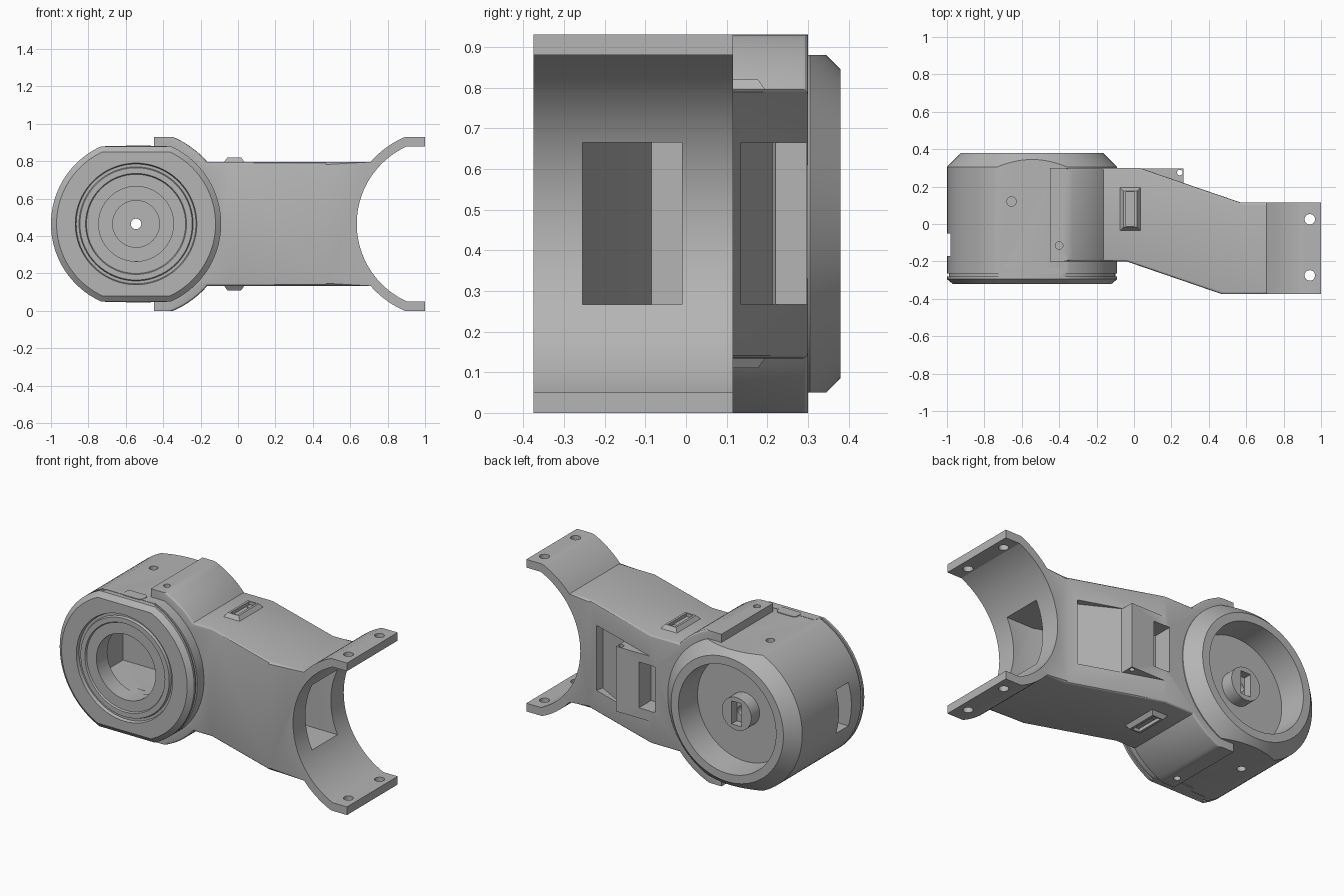
import bpy, bmesh, math
from mathutils import Matrix, Vector

if "Cube" in bpy.data.objects:
    bpy.data.objects.remove(bpy.data.objects["Cube"])

MID = 0.465          # height of the joint axis
DRUM_X = -0.545      # drum axis
CRADLE_X = 1.09      # axis of the neighbouring joint
R = 0.455            # joint radius
FLAT = 0.415         # half height between the joint flats

grey = bpy.data.materials.new("light grey")
grey.use_nodes = True
COLOUR = (0.46, 0.46, 0.46, 1)
grey.diffuse_color = COLOUR
grey.node_tree.nodes["Principled BSDF"].inputs["Base Color"].default_value = COLOUR


def make(name, bm):
    bmesh.ops.recalc_face_normals(bm, faces=bm.faces)
    mesh = bpy.data.meshes.new(name)
    bm.to_mesh(mesh)
    bm.free()
    mesh.materials.append(grey)
    obj = bpy.data.objects.new(name, mesh)
    bpy.context.collection.objects.link(obj)
    return obj


def prism(name, points, axis, lo, hi):
    """Extrude a flat outline along x, y or z."""
    place = {"x": lambda a, b, t: (t, a, b), "y": lambda a, b, t: (a, t, b),
             "z": lambda a, b, t: (a, b, t)}[axis]
    bm = bmesh.new()
    face = bm.faces.new([bm.verts.new(place(a, b, lo)) for a, b in points])
    out = bmesh.ops.extrude_face_region(bm, geom=[face])
    shift = Vector(place(0, 0, hi - lo))
    bmesh.ops.translate(bm, vec=shift, verts=[v for v in out["geom"] if isinstance(v, bmesh.types.BMVert)])
    return make(name, bm)


def box(x0, x1, y0, y1, z0, z1, name="cutter"):
    return prism(name, [(x0, y0), (x1, y0), (x1, y1), (x0, y1)], "z", z0, z1)


def arc(cx, radius, start, end, steps=32):
    return [(cx + radius * math.cos(math.radians(start + (end - start) * i / steps)),
             MID + radius * math.sin(math.radians(start + (end - start) * i / steps)))
            for i in range(steps + 1)]


def rod(a, b, radius, axis, lo, hi, segs=32):
    ring = [(a + radius * math.cos(2 * math.pi * i / segs),
             b + radius * math.sin(2 * math.pi * i / segs)) for i in range(segs)]
    return prism("cutter", ring, axis, lo, hi)


def combine(obj, others, operation="DIFFERENCE"):
    for other in others:
        mod = obj.modifiers.new("cut", "BOOLEAN")
        mod.object, mod.operation, mod.solver = other, operation, "EXACT"
        bpy.context.view_layer.update()
        result = bpy.data.meshes.new_from_object(obj.evaluated_get(bpy.context.evaluated_depsgraph_get()))
        obj.modifiers.clear()
        obj.data = result
        bpy.data.objects.remove(other)


def smooth(obj, angle=25):
    bpy.ops.object.select_all(action="DESELECT")
    obj.select_set(True)
    bpy.context.view_layer.objects.active = obj
    bpy.ops.object.shade_smooth_by_angle(angle=math.radians(angle))


# Joint drum: turned profile (radius, y) with front bezel, back dish and hub
profile = [(0, -.305), (.265, -.305), (.27, -.315), (.30, -.315), (.305, -.3), (.32, -.3),
           (.325, -.32), (.425, -.32), (R, -.295), (R, -.28), (.445, -.28), (.445, -.265),
           (R, -.265), (R, .305), (.38, .38), (.33, .38), (.32, .21), (.1, .21), (.1, .29), (0, .29)]
bm = bmesh.new()
verts = [bm.verts.new((DRUM_X + r, y, MID)) for r, y in profile]
edges = [bm.edges.new(pair) for pair in zip(verts, verts[1:])]
bmesh.ops.spin(bm, geom=verts + edges, cent=(DRUM_X, 0, MID), axis=(0, 1, 0),
               angle=2 * math.pi, steps=96, use_merge=True)
bmesh.ops.remove_doubles(bm, verts=bm.verts, dist=1e-4)
drum = make("joint_drum", bm)

# Flats above and below, with a chamfered front lip
lip = FLAT - 0.03
clip = prism("cutter", [(-.4, MID - lip), (-.32, MID - lip), (-.295, MID - FLAT), (.5, MID - FLAT),
                        (.5, MID + FLAT), (-.295, MID + FLAT), (-.32, MID + lip), (-.4, MID + lip)],
             "x", -1.2, 0.2)
combine(drum, [clip], "INTERSECT")

# Front bore, motor cavity, shaft hole, hub slot, side slot and screw holes
combine(drum, [
    rod(DRUM_X, MID, .2, "y", -.5, -.15, 64),
    box(-.855, -.235, -.2, .11, .267, .665),
    rod(DRUM_X, MID, .125, "y", .05, .12, 48),
    rod(DRUM_X, MID, .028, "y", 0, .5),
    box(DRUM_X - .033, DRUM_X + .033, .24, .5, MID - .07, MID + .07),
    box(-1.1, -.8, -.17, -.05, MID - .133, MID + .133),
    rod(-.655, .12, .025, "z", .84, 1), rod(-.655, .12, .025, "z", -.1, .09),
])
smooth(drum)

# Arm: side outline with a clamp at the drum and an open cradle at the far end
clamp = arc(DRUM_X, .505, 67, 41, 10)
outer = arc(CRADLE_X, .505, 139, 113, 10)
upper = [(-.45, MID + .465)] + clamp + outer + [(1, MID + .465), (1, MID + FLAT)]
lower = [(x, 2 * MID - z) for x, z in reversed(upper)]
tip = math.degrees(math.asin(FLAT / R))
drum_gap = arc(DRUM_X, R - .004, -tip, tip, 48)
outline = (upper + arc(CRADLE_X, R, 180 - tip, 180 + tip, 48) + lower
           + [(-.45, MID - FLAT + .004)] + drum_gap + [(-.45, MID + FLAT - .004)])
arm = prism("arm", outline, "y", -.6, .6)

# Plan outline: the arm steps sideways between the two joints
plan = prism("cutter", [(-.6, -.2), (-.04, -.2), (.47, -.375), (1.2, -.375),
                        (1.2, .115), (.57, .115), (.03, .3), (-.6, .3)], "z", -.2, 1.2)
combine(arm, [plan], "INTERSECT")

# Soften the long outer edges of the arm
bm = bmesh.new()
bm.from_mesh(arm.data)
bmesh.ops.remove_doubles(bm, verts=bm.verts, dist=1e-4)
bm.normal_update()


def is_outer(v):
    return (abs(v.co.z - MID) > .31 and -.44 < v.co.x < .71
            and math.hypot(v.co.x - DRUM_X, v.co.z - MID) > .48)


long_edges = [e for e in bm.edges if len(e.link_faces) == 2 and all(is_outer(v) for v in e.verts)
              and e.calc_face_angle(0) > 1.2]
bmesh.ops.bevel(bm, geom=long_edges, offset=.014, segments=3, profile=.5,
                affect="EDGES", clamp_overlap=True)
bm.to_mesh(arm.data)
bm.free()

# Rear motor housing, cable channel, recess, pocket and screw holes
combine(arm, [box(-.02, .265, .12, .298, .267, .665, "housing")], "UNION")
channel = prism("cutter", [(.8, -.255), (.5, -.255), (.0, -.085), (.0, .15), (.48, -.01), (.8, -.01)],
                "z", .267, .665)
recess = prism("cutter", [(.266, .214), (.5, .09), (.53, .2), (.266, .32)], "z", .267, .665)
holes = [rod(.94, y, .028, "z", -.1, 1.1) for y in (.025, -.275)]
holes += [rod(-.4, -.115, .02, "z", *span) for span in ((.9, 1), (-.1, .03))]
holes += [rod(.245, .275, .015, "z", .2, .75)]
combine(arm, [channel, recess, box(.0, .11, .18, .4, .33, .61)] + holes)
smooth(arm)

# Cable latches above and below: tapered frame with a sunken slot and a pin
for side, label in ((1, "top"), (-1, "bottom")):
    bm = bmesh.new()
    bmesh.ops.create_cube(bm, size=1, matrix=Matrix.Translation((-.02, .08, MID + side * .3425))
                          @ Matrix.Diagonal((.11, .23, .025, 1)))
    for v in bm.verts:
        if (v.co.z - MID) * side > .3425:
            v.co.x += .018 if v.co.x < -.02 else -.018
            v.co.y += .018 if v.co.y < .08 else -.018
    latch = make(label + "_latch", bm)
    low, high = sorted((MID + side * .335, MID + side * .4))
    combine(latch, [box(-.043, .003, -.01, .17, low, high)])
    smooth(latch)
    a, b = sorted((MID + side * .33, MID + side * .342))
    pin = rod(-.02, .145, .018, "z", a, b, 20)
    pin.name = label + "_latch_pin"

# Cover seam and release tab on both flats of the drum
for side, label in ((1, "top"), (-1, "bottom")):
    a, b = sorted((MID + side * (FLAT - .01), MID + side * (FLAT + .004)))
    tab = prism(label + "_release_tab", [(-.6, -.255), (-.585, -.27), (-.48, -.27), (-.465, -.255),
                (-.465, -.215), (-.48, -.2), (-.585, -.2), (-.6, -.215)], "z", a, b)
    a, b = sorted((MID + side * (FLAT - .01), MID + side * (FLAT + .002)))
    prism(label + "_cover_lip", [(-.71, -.265), (-.38, -.265), (-.38, -.25), (-.395, -.235),
          (-.695, -.235), (-.71, -.25)], "z", a, b)
